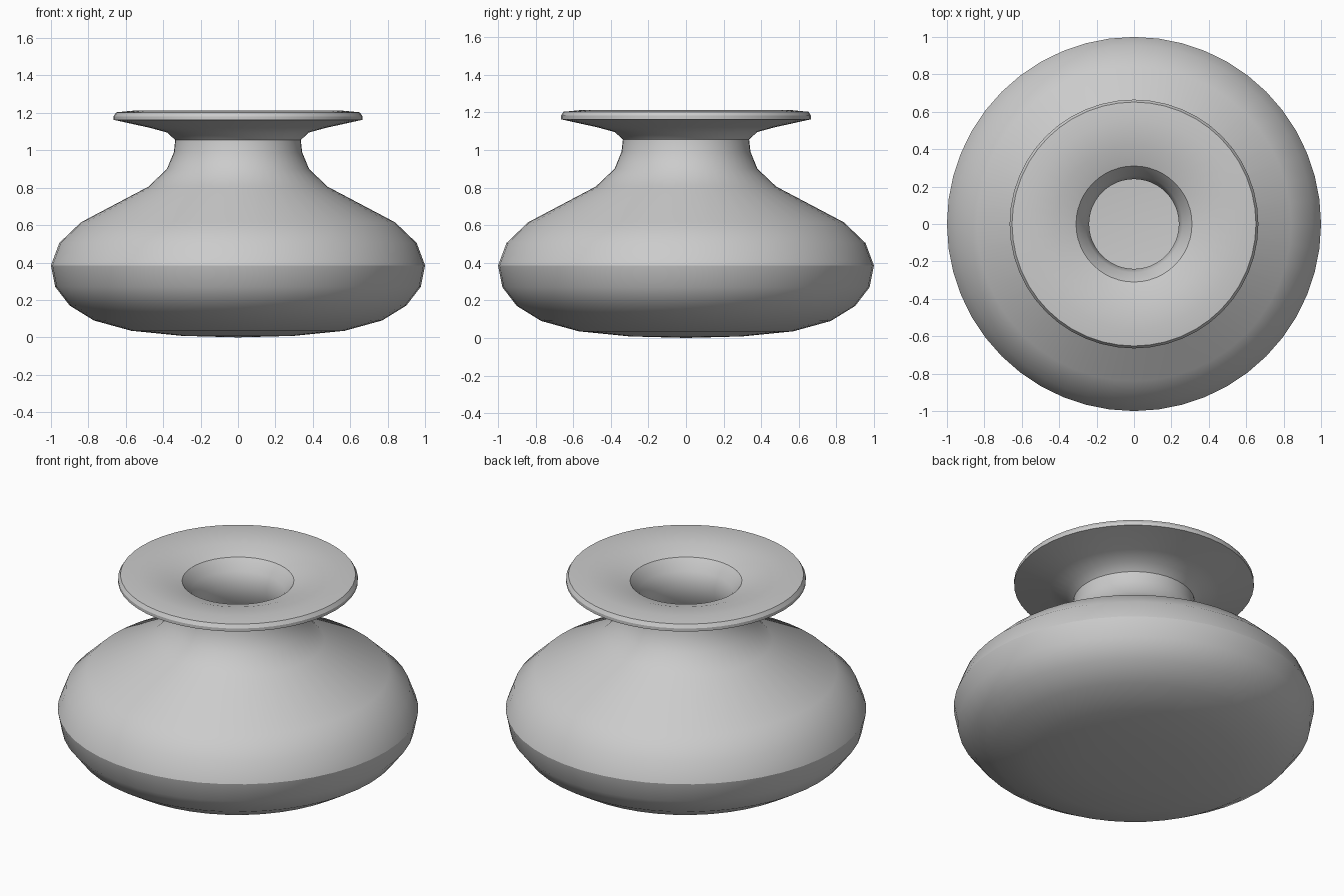
import bpy
import bmesh
import math

SIDES = 48

cube = bpy.data.objects.get("Cube")
if cube:
    bpy.data.objects.remove(cube, do_unlink=True)

clay = bpy.data.materials.new("grey_clay")
clay.use_nodes = True
colour = (0.6, 0.6, 0.6, 1)
clay.diffuse_color = colour
clay.node_tree.nodes["Principled BSDF"].inputs["Base Color"].default_value = colour

# Outer wall from the base up to the rim
outer = [(0, 0), (0.3, 0.008), (0.57, 0.035), (0.77, 0.09), (0.9, 0.17),
         (0.977, 0.27), (1, 0.385), (0.955, 0.505), (0.84, 0.615),
         (0.48, 0.805), (0.38, 0.9), (0.343, 0.99), (0.336, 1.055)]
# Flared lip, dished towards the mouth
lip = [(0.378, 1.095), (0.47, 1.12), (0.665, 1.163), (0.665, 1.182),
       (0.652, 1.203), (0.56, 1.212), (0.42, 1.2), (0.31, 1.165)]
# Hollow inside, following the outer wall
inner = [(0.26, 1.1), (0.24, 1.03), (0.25, 0.95), (0.3, 0.84), (0.42, 0.73),
         (0.78, 0.54), (0.87, 0.46), (0.9, 0.385), (0.88, 0.3),
         (0.81, 0.22), (0.7, 0.15), (0.5, 0.1), (0, 0.08)]


def lathe(name, profile, material):
    bm = bmesh.new()
    verts = [bm.verts.new((r, 0, z)) for r, z in profile]
    edges = [bm.edges.new(pair) for pair in zip(verts, verts[1:])]
    bmesh.ops.spin(bm, geom=verts + edges, axis=(0, 0, 1), cent=(0, 0, 0),
                   angle=math.tau, steps=SIDES, use_merge=True)
    bmesh.ops.remove_doubles(bm, verts=bm.verts, dist=0.0005)
    bmesh.ops.recalc_face_normals(bm, faces=bm.faces)
    mesh = bpy.data.meshes.new(name)
    bm.to_mesh(mesh)
    bm.free()
    mesh.materials.append(material)
    obj = bpy.data.objects.new(name, mesh)
    bpy.context.collection.objects.link(obj)
    return obj


vase = lathe("vase", outer + lip + inner, clay)
bpy.ops.object.select_all(action="DESELECT")
vase.select_set(True)
bpy.context.view_layer.objects.active = vase
bpy.ops.object.shade_smooth_by_angle(angle=math.radians(30))
